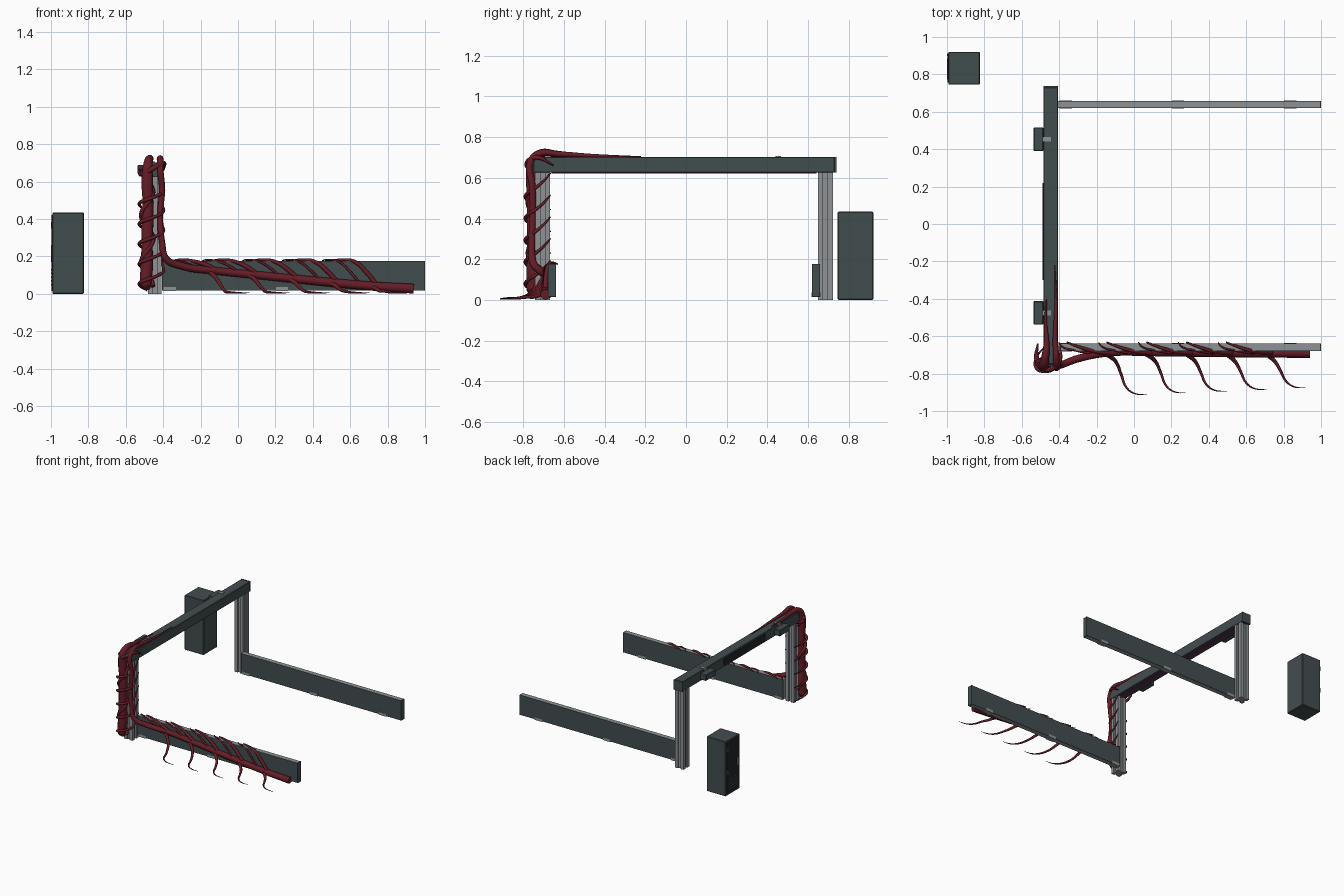
import bpy, bmesh, math
from mathutils import Vector


def material(name, rgb):
    m = bpy.data.materials.new(name)
    m.diffuse_color = (*rgb, 1)
    return m


DARK = material("dark_slate", (0.055, 0.075, 0.078))
BLACK = material("black_vent", (0.015, 0.018, 0.02))
STEEL = material("light_steel", (0.27, 0.29, 0.3))
RED = material("vine_red", (0.13, 0.012, 0.02))
PURPLE = material("light_strip", (0.1, 0.03, 0.09))


def box(name, x, y, z, mat, bevel=0.0):
    bpy.ops.mesh.primitive_cube_add(size=1, location=((x[0]+x[1])/2, (y[0]+y[1])/2, (z[0]+z[1])/2))
    o = bpy.context.object
    o.name = name
    o.scale = (x[1]-x[0], y[1]-y[0], z[1]-z[0])
    bpy.ops.object.transform_apply(location=False, rotation=False)
    o.data.materials.append(mat)
    if bevel:
        b = o.modifiers.new("bevel", 'BEVEL')
        b.width = bevel
        b.segments = 1
    return o


def slotted_post(name, cx, cy, h, height):
    # square extrusion with a slot in the middle of each side
    bm = bmesh.new()
    a, d = h * 0.3, h * 0.72
    side = [(h, -h), (h, -a), (d, -a), (d, a), (h, a)]
    pts = []
    for k in range(4):
        c, s = round(math.cos(k*math.pi/2)), round(math.sin(k*math.pi/2))
        pts += [(cx + px*c - py*s, cy + px*s + py*c) for px, py in side]
    face = bm.faces.new([bm.verts.new((px, py, 0)) for px, py in pts])
    ext = bmesh.ops.extrude_face_region(bm, geom=[face])
    bmesh.ops.translate(bm, vec=(0, 0, height), verts=[v for v in ext["geom"] if isinstance(v, bmesh.types.BMVert)])
    bmesh.ops.recalc_face_normals(bm, faces=bm.faces)
    me = bpy.data.meshes.new(name)
    bm.to_mesh(me)
    bm.free()
    me.materials.append(STEEL)
    o = bpy.data.objects.new(name, me)
    bpy.context.collection.objects.link(o)


def vine(name, pts, res=6):
    # smooth tapered tube; each point is x, y, z, radius
    cu = bpy.data.curves.new(name, 'CURVE')
    cu.dimensions = '3D'
    cu.bevel_depth = 1
    cu.bevel_resolution = 2
    cu.resolution_u = res
    cu.use_fill_caps = True
    sp = cu.splines.new('BEZIER')
    sp.bezier_points.add(len(pts) - 1)
    for bp, (x, y, z, r) in zip(sp.bezier_points, pts):
        bp.co = (x, y, z)
        bp.radius = r
        bp.handle_left_type = bp.handle_right_type = 'AUTO'
    cu.materials.append(RED)
    o = bpy.data.objects.new(name, cu)
    bpy.context.collection.objects.link(o)
    bpy.ops.object.select_all(action='DESELECT')
    o.select_set(True)
    bpy.context.view_layer.objects.active = o
    bpy.ops.object.convert(target='MESH')
    bpy.ops.object.shade_smooth_by_angle(angle=math.radians(50))


YC = -0.01  # centre line of the gantry

# gantry beam with end caps, underside strip and side panel
box("beam", (-0.484, -0.406), (YC-0.74, YC+0.74), (0.625, 0.703), DARK, 0.003)
for s, n in ((1, "back"), (-1, "front")):
    y = YC + s * 0.744
    box(n + "_beam_cap", (-0.484, -0.406), (y-0.004, y+0.004), (0.625, 0.703), DARK)
box("beam_light_strip", (-0.465, -0.425), (YC-0.65, YC+0.65), (0.621, 0.626), PURPLE)
box("beam_side_panel", (-0.489, -0.483), (-0.30, 0.22), (0.637, 0.69), BLACK)

# sensor boxes hung on the outside of the beam
for y, n in ((0.453, "back"), (-0.475, "front")):
    box(n + "_sensor", (-0.537, -0.484), (y-0.063, y+0.063), (0.64, 0.688), DARK, 0.004)
    box(n + "_sensor_bracket", (-0.488, -0.445), (y-0.013, y+0.013), (0.688, 0.708), STEEL)

# posts, side rails and rail clips
for s, n in ((1, "back"), (-1, "front")):
    slotted_post(n + "_post", -0.445, YC + s*0.694, 0.037, 0.626)
    ry = YC + s * 0.649
    box(n + "_rail_core", (-0.406, 0.994), (ry-0.017, ry+0.017), (0.018, 0.176), STEEL)
    for t, m in ((1, "back"), (-1, "front")):
        py = ry + t * 0.0175
        box(f"{n}_rail_{m}_panel", (-0.406, 0.995), (py-0.002, py+0.002), (0.018, 0.175), DARK)
    box(n + "_rail_end_cap", (0.992, 1.0), (ry-0.0195, ry+0.0195), (0.017, 0.176), DARK)
    for i, x in enumerate((-0.365, 0.235, 0.835)):
        box(f"{n}_rail_clip_{i}", (x-0.033, x+0.033), (ry-0.0215, ry+0.0215), (0.014, 0.036), STEEL)

# control cabinet with door, vents, hinges and handle on its left side
box("cabinet", (-0.993, -0.824), (0.745, 0.92), (0, 0.434), DARK, 0.004)
box("cabinet_door", (-0.996, -0.99), (0.757, 0.908), (0.015, 0.42), BLACK)
for i in range(5):
    z = 0.045 + i * 0.02
    box(f"cabinet_vent_{i}", (-0.999, -0.994), (0.78, 0.885), (z, z+0.008), DARK)
for i, z in enumerate((0.17, 0.35)):
    box(f"cabinet_hinge_{i}", (-1.0, -0.99), (0.897, 0.911), (z, z+0.035), DARK)
box("cabinet_handle", (-1.0, -0.99), (0.772, 0.784), (0.2, 0.26), STEEL)

# thick vine climbing the front post and running over the beam
vine("trunk_vine", [
    (-0.482, -0.748, 0.022, 0.012), (-0.492, -0.752, 0.05, 0.033), (-0.488, -0.75, 0.14, 0.036),
    (-0.486, -0.752, 0.26, 0.032), (-0.484, -0.75, 0.38, 0.034), (-0.482, -0.752, 0.5, 0.031),
    (-0.485, -0.755, 0.6, 0.034), (-0.482, -0.752, 0.68, 0.028), (-0.475, -0.715, 0.718, 0.022),
    (-0.468, -0.64, 0.718, 0.016), (-0.473, -0.54, 0.711, 0.009), (-0.468, -0.4, 0.706, 0.003)], 10)
# second vine running along the rail, up the post corner and over the beam
vine("rail_vine", [
    (0.94, -0.69, 0.027, 0.026), (0.7, -0.69, 0.042, 0.024), (0.4, -0.688, 0.07, 0.023),
    (0.1, -0.686, 0.1, 0.021), (-0.13, -0.688, 0.124, 0.02), (-0.3, -0.72, 0.148, 0.02),
    (-0.385, -0.752, 0.188, 0.019), (-0.405, -0.757, 0.27, 0.017), (-0.416, -0.752, 0.42, 0.016),
    (-0.406, -0.755, 0.56, 0.017), (-0.416, -0.765, 0.67, 0.018), (-0.415, -0.725, 0.717, 0.018),
    (-0.421, -0.62, 0.716, 0.014), (-0.417, -0.45, 0.708, 0.009), (-0.422, -0.22, 0.704, 0.002)], 10)
# knotted strand bridging both vines at the post top
vine("top_knot_vine", [
    (-0.515, -0.64, 0.65, 0.004), (-0.52, -0.72, 0.64, 0.014), (-0.49, -0.772, 0.65, 0.013),
    (-0.43, -0.77, 0.685, 0.014), (-0.397, -0.73, 0.70, 0.011), (-0.396, -0.65, 0.66, 0.003)])
# strand twisting around the trunk
twist = []
for i in range(25):
    t = i / 24
    a = t * 5 * math.pi
    twist.append((-0.486 + 0.031*math.cos(a), -0.75 + 0.025*math.sin(a), 0.04 + 0.63*t, 0.013))
vine("twisting_vine", twist)

# thin tendrils wrapping diagonally around the post
for i in range(5):
    z = 0.06 + i * 0.107
    vine(f"post_tendril_{i}", [
        (-0.485, -0.664, z-0.045, 0.003), (-0.522, -0.715, z-0.02, 0.007), (-0.523, -0.768, z, 0.01),
        (-0.488, -0.787, z+0.015, 0.01), (-0.43, -0.776, z+0.037, 0.009), (-0.398, -0.742, z+0.06, 0.008),
        (-0.404, -0.7, z+0.095, 0.006), (-0.407, -0.665, z+0.135, 0.003)])

# tendrils on the rail: one crawls on the floor, one loops over the rail top
for i in range(5):
    x = -0.13 + i * 0.213
    zt = 0.124 - 0.096 * (x + 0.13)
    y = i * 0.009
    vine(f"floor_tendril_{i}", [
        (x-0.04, -0.685, zt+0.005, 0.012), (x+0.005, -0.71, zt*0.75, 0.012),
        (x+0.035, -0.74, zt*0.4, 0.01), (x+0.06, -0.80+y/2, 0.014, 0.008),
        (x+0.09, -0.875+y, 0.008, 0.006), (x+0.13, -0.905+y, 0.006, 0.004), (x+0.2, -0.913+y, 0.004, 0.001)])
    for k, (dx, r) in enumerate(((0.0, 0.012), (-0.085, 0.007))):
        vine(f"loop_tendril_{i}_{k}", [
            (x+0.03+dx, -0.69, zt-0.01, r), (x-0.03+dx, -0.688, (zt+0.176)/2, r),
            (x-0.10+dx, -0.676, 0.172, r*0.85), (x-0.17+dx, -0.655, 0.181, r*0.65),
            (x-0.23+dx*0.5, -0.632, 0.177, r*0.35)])
